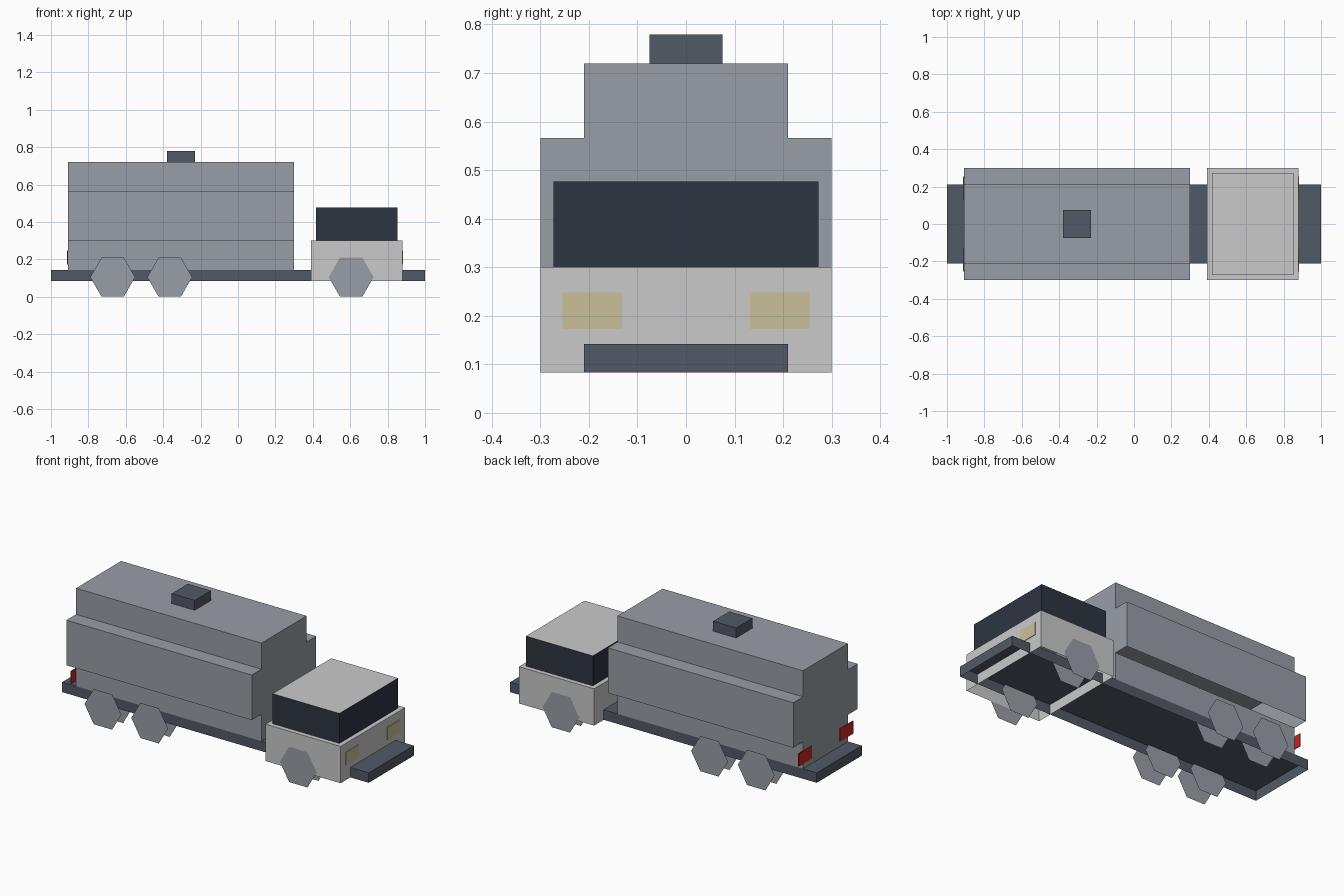
import bpy, bmesh
from math import radians
from mathutils import Matrix

if "Cube" in bpy.data.objects:
    bpy.data.objects.remove(bpy.data.objects["Cube"], do_unlink=True)


def material(name, *rgb):
    """Flat material from 8-bit display values."""
    lin = [((c / 255 + 0.055) / 1.055) ** 2.4 for c in rgb] + [1.0]
    mat = bpy.data.materials.new(name)
    mat.use_nodes = True
    mat.diffuse_color = lin
    bsdf = next(n for n in mat.node_tree.nodes if n.type == 'BSDF_PRINCIPLED')
    bsdf.inputs["Base Color"].default_value = lin
    return mat


steel = material("tank_steel", 153, 158, 166)
frame = material("frame_grey", 82, 90, 102)
paint = material("cab_paint", 202, 202, 202)
glass = material("window_glass", 45, 53, 65)
lamp = material("headlight_cream", 202, 192, 152)
red = material("taillight_red", 204, 34, 34)


def finish(name, bm, mats):
    mesh = bpy.data.meshes.new(name)
    bm.to_mesh(mesh)
    bm.free()
    for mat in mats:
        mesh.materials.append(mat)
    obj = bpy.data.objects.new(name, mesh)
    bpy.context.collection.objects.link(obj)
    return obj


def box(name, x, y, z, *mats, is_open=True):
    """Box from ranges; open underneath, second material goes on the top."""
    bm = bmesh.new()
    size = [r[1] - r[0] for r in (x, y, z)]
    mid = [(r[0] + r[1]) / 2 for r in (x, y, z)]
    bmesh.ops.create_cube(bm, size=1, matrix=Matrix.Translation(mid) @ Matrix.Diagonal((*size, 1)))
    bm.normal_update()
    if is_open:
        under = [f for f in bm.faces if f.normal.z < -0.5]
        bmesh.ops.delete(bm, geom=under, context='FACES_ONLY')
    if len(mats) > 1:
        for f in bm.faces:
            f.material_index = int(f.normal.z > 0.5)
    return finish(name, bm, mats)


def wheel(name, x, side):
    """Six-sided wheel made of an outer and an inner disc."""
    bm = bmesh.new()
    for y, facing in ((0.302, side), (0.2, -side)):
        place = (Matrix.Translation((x, side * y, 0.105))
                 @ Matrix.Rotation(radians(-90 * facing), 4, 'X')
                 @ Matrix.Rotation(radians(90), 4, 'Z'))
        bmesh.ops.create_circle(bm, cap_ends=True, segments=6, radius=0.12, matrix=place)
    return finish(name, bm, [steel])


narrow, wide = (-0.21, 0.21), (-0.3, 0.3)
tank_x = (-0.91, 0.3)

# Chassis
box("chassis", (-1, 1), narrow, (0.083, 0.142), frame)

# Stepped tank and hatch
box("tank_lower", tank_x, narrow, (0.142, 0.3), steel)
box("tank_middle", tank_x, wide, (0.3, 0.566), steel)
box("tank_upper", tank_x, narrow, (0.566, 0.72), steel)
box("tank_hatch", (-0.38, -0.23), (-0.075, 0.075), (0.72, 0.779), frame)

# Cab with window band and painted roof
box("cab_body", (0.39, 0.88), wide, (0.083, 0.3), paint)
box("cab_windows", (0.417, 0.853), (-0.273, 0.273), (0.3, 0.477), glass, paint)

# Wheels and lights on both sides
for side, label in ((1, "back"), (-1, "front")):
    for axle, x in (("rear", -0.67), ("middle", -0.365), ("cab", 0.605)):
        wheel(f"{axle}_wheel_{label}", x, side)
    y = sorted((side * 0.132, side * 0.254))
    box(f"headlight_{label}", (0.878, 0.883), y, (0.173, 0.248), lamp, is_open=False)
    box(f"taillight_{label}", (-0.914, -0.909), y, (0.173, 0.248), red, is_open=False)
